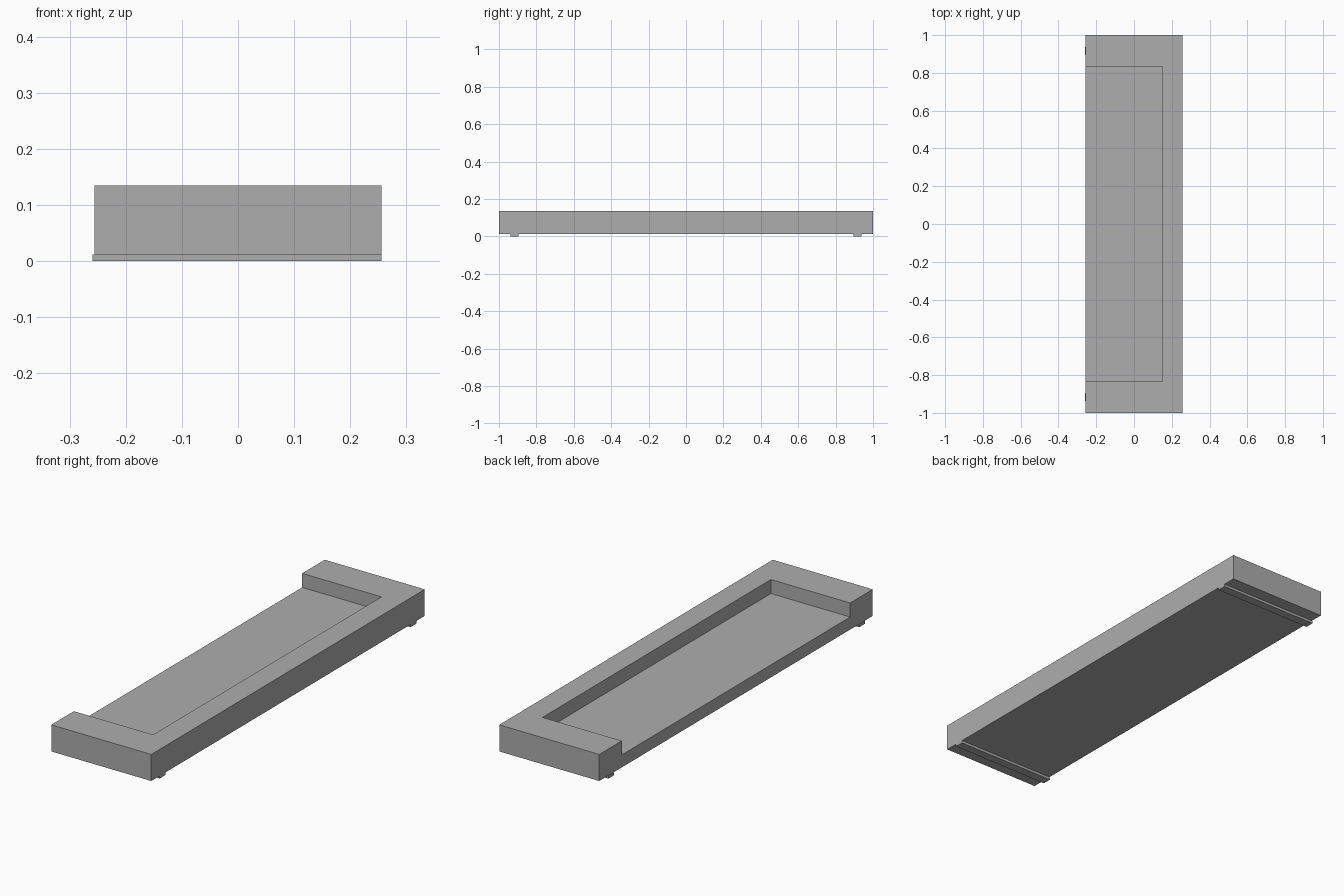
import bpy
import bmesh

default_cube = bpy.data.objects.get("Cube")
if default_cube:
    bpy.data.objects.remove(default_cube, do_unlink=True)

# Single plain grey for every part
grey = bpy.data.materials.new("plain grey")
grey.use_nodes = True
colour = (0.42, 0.42, 0.42, 1.0)
grey.diffuse_color = colour
grey.node_tree.nodes["Principled BSDF"].inputs["Base Color"].default_value = colour


def prism(name, outline, bottom, top):
    """Extrude a flat xy outline from bottom to top."""
    mesh = bpy.data.meshes.new(name)
    bm = bmesh.new()
    base = bm.faces.new([bm.verts.new((x, y, bottom)) for x, y in outline])
    side = bmesh.ops.extrude_face_region(bm, geom=[base])["geom"]
    verts = [g for g in side if isinstance(g, bmesh.types.BMVert)]
    bmesh.ops.translate(bm, verts=verts, vec=(0, 0, top - bottom))
    bmesh.ops.recalc_face_normals(bm, faces=bm.faces)
    bm.to_mesh(mesh)
    bm.free()
    mesh.materials.append(grey)
    obj = bpy.data.objects.new(name, mesh)
    bpy.context.collection.objects.link(obj)
    return obj


def rectangle(x0, x1, y0, y1):
    return [(x0, y0), (x1, y0), (x1, y1), (x0, y1)]


half_width, half_length = 0.256, 1.0
foot_height, floor_height, rim_height = 0.012, 0.07, 0.135
inner_x, inner_y = 0.15, 0.835

# Tray body, with a recess cut through its open side
tray = prism("tray", rectangle(-half_width, half_width, -half_length, half_length),
             foot_height, rim_height)
cutter = prism("recess_cutter", rectangle(-0.4, inner_x, -inner_y, inner_y),
               floor_height, 0.3)
cutter.hide_render = True
cutter.hide_viewport = True
cut = tray.modifiers.new("recess", "BOOLEAN")
cut.operation = "DIFFERENCE"
cut.solver = "EXACT"
cut.object = cutter

# Narrow cross strips underneath, one near each end
for name, side in (("front_foot_strip", -1), ("back_foot_strip", 1)):
    y = side * 0.917
    prism(name, rectangle(-0.259, half_width, y - 0.021, y + 0.021),
          0.0, foot_height)
